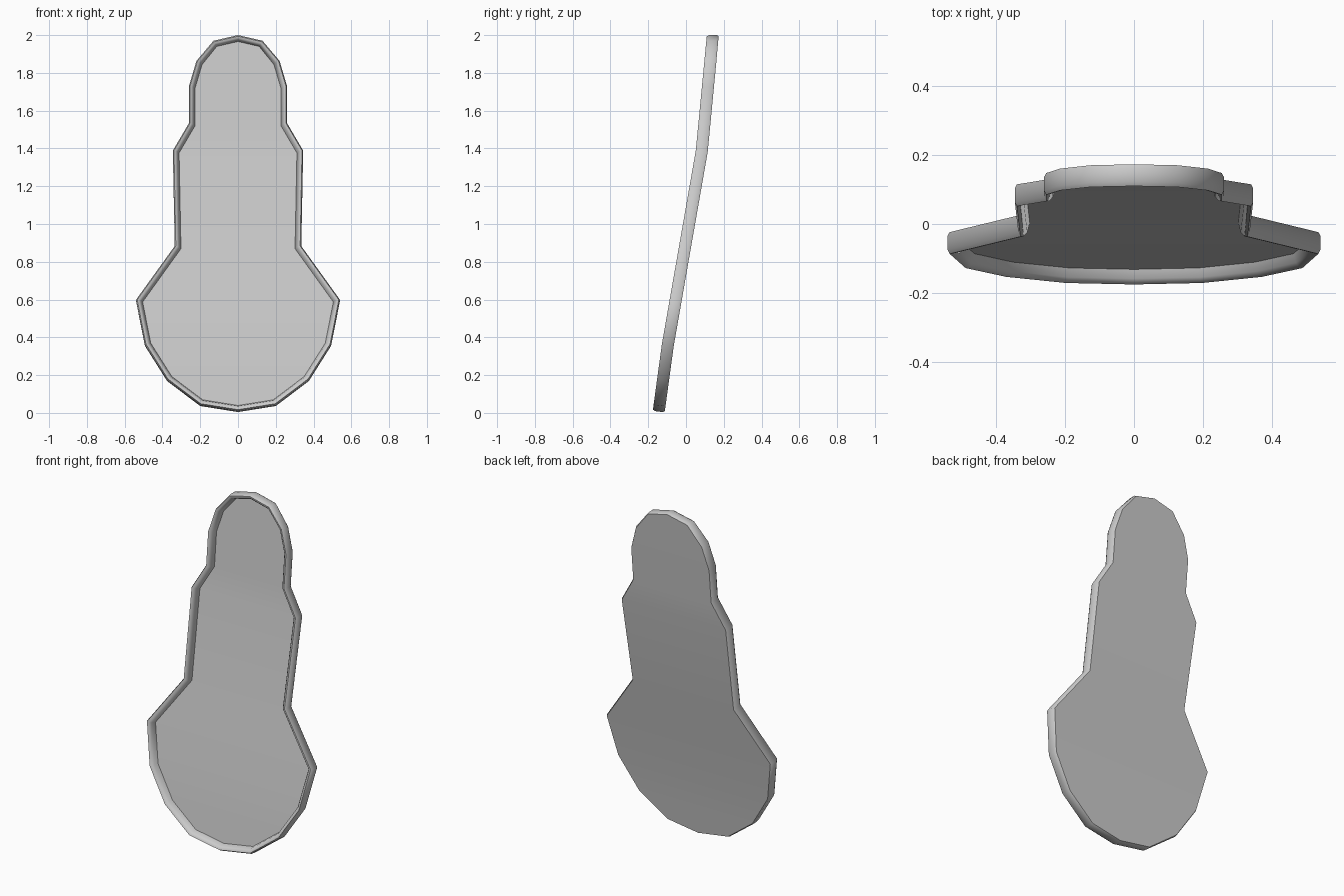
import bpy, bmesh
from mathutils import Vector

if "Cube" in bpy.data.objects:
    bpy.data.objects.remove(bpy.data.objects["Cube"])

# right half of the front outline, top to bottom (x, z)
half = [(0, 2.0), (0.13, 1.97), (0.22, 1.865), (0.26, 1.73), (0.26, 1.535),
        (0.345, 1.39), (0.335, 0.885), (0.54, 0.60), (0.493, 0.362),
        (0.375, 0.175), (0.2, 0.043), (0, 0.011)]
# rim cross-section (inset from the outline, depth behind the front), back to floor
section = [(0.006, 0.063), (0.0, 0.052), (0.0, 0.012), (0.006, 0.0),
           (0.016, 0.002), (0.026, 0.014), (0.033, 0.040)]
# lengthwise bend of the front surface (z, y)
bend = [(-0.1, -0.191), (0.01, -0.176), (0.362, -0.128), (1.39, 0.052), (2.1, 0.12)]


def bend_y(z):
    for (z0, y0), (z1, y1) in zip(bend, bend[1:]):
        if z <= z1:
            return y0 + (y1 - y0) * (z - z0) / (z1 - z0)
    return bend[-1][1]


outline = [Vector(p) for p in half + [(-x, z) for x, z in half[-2:0:-1]]]
n, last = len(outline), len(half) - 1


def inset(i, d):
    # mitred inward offset of a clockwise outline
    p = outline[i]
    e0 = (p - outline[i - 1]).normalized()
    e1 = (outline[(i + 1) % n] - p).normalized()
    n0, n1 = Vector((-e0.y, e0.x)), Vector((-e1.y, e1.x))
    return p - (n0 + n1) * d / (1 + n0.dot(n1))


bm = bmesh.new()
rings = []
for d, depth in section:
    ring = []
    for i in range(n):
        x, z = inset(i, d)
        ring.append(bm.verts.new((x, bend_y(z) + depth, z - 0.13 * depth * (z < 1.9))))
    rings.append(ring)

# rolled rim
for a, b in zip(rings, rings[1:]):
    for i in range(n):
        j = (i + 1) % n
        bm.faces.new((a[i], a[j], b[j], b[i]))

# back panel and recessed front panel, in strips across the width
for r in (rings[0], rings[-1]):
    for i in range(last):
        quad = [r[i], r[i + 1], r[(n - i - 1) % n], r[(n - i) % n]]
        bm.faces.new(list(dict.fromkeys(quad)))

bmesh.ops.recalc_face_normals(bm, faces=bm.faces)
mesh = bpy.data.meshes.new("rimmed_panel")
bm.to_mesh(mesh)
bm.free()
panel = bpy.data.objects.new("rimmed_panel", mesh)
bpy.context.collection.objects.link(panel)
bpy.context.view_layer.objects.active = panel
panel.select_set(True)
bpy.ops.object.shade_smooth_by_angle(angle=0.8)
